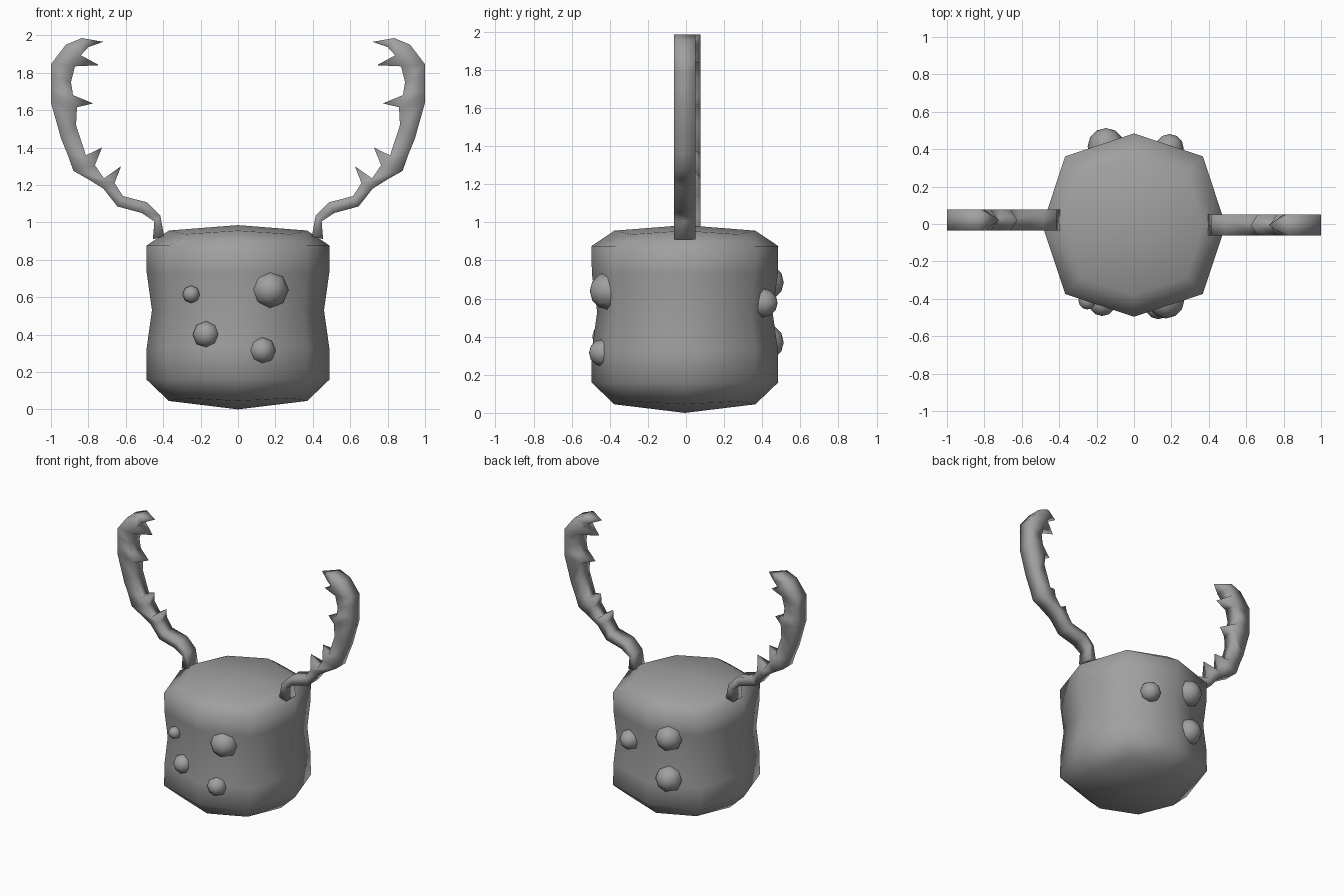
import bpy, bmesh, math
from mathutils import Matrix

cube = bpy.data.objects.get("Cube")
if cube:
    bpy.data.objects.remove(cube, do_unlink=True)

grey = bpy.data.materials.new("grey")
grey.use_nodes = True
COLOUR = (0.35, 0.35, 0.35, 1)
grey.diffuse_color = COLOUR
grey.node_tree.nodes["Principled BSDF"].inputs["Base Color"].default_value = COLOUR


def finish(name, bm):
    """Turn a bmesh into a smooth-shaded grey object."""
    bmesh.ops.recalc_face_normals(bm, faces=bm.faces[:])
    for f in bm.faces:
        f.smooth = True
    mesh = bpy.data.meshes.new(name)
    bm.to_mesh(mesh)
    bm.free()
    mesh.materials.append(grey)
    ob = bpy.data.objects.new(name, mesh)
    bpy.context.collection.objects.link(ob)
    return ob


# Body: eight-sided rings (z on the sides, z on the corners, side radius, corner offset)
RINGS = [(0.045, 0.06, 0.37, 0.28), (0.16, 0.16, 0.49, 0.368),
         (0.33, 0.33, 0.488, 0.366), (0.53, 0.53, 0.46, 0.35),
         (0.73, 0.73, 0.488, 0.366), (0.875, 0.875, 0.49, 0.368),
         (0.956, 0.937, 0.37, 0.28)]
bm = bmesh.new()
rings = []
for z_side, z_corner, side, corner in RINGS:
    ring = []
    for i in range(8):
        a = i * math.pi / 4
        r, z = (corner * math.sqrt(2), z_corner) if i % 2 else (side, z_side)
        ring.append(bm.verts.new((r * math.cos(a), r * math.sin(a) - 0.006, z)))
    rings.append(ring)
for low, high in zip(rings, rings[1:]):
    for i in range(8):
        j = (i + 1) % 8
        bm.faces.new((low[i], low[j], high[j], high[i]))
# Gently domed top and bottom, four quads each
for ring, z in ((rings[0], 0.0), (rings[-1], 0.985)):
    pole = bm.verts.new((0, -0.006, z))
    for i in range(0, 8, 2):
        bm.faces.new((pole, ring[i], ring[i + 1], ring[(i + 2) % 8]))
finish("body", bm)

# Antler profile: outer x, outer z, inner x, inner z
RUNGS = [(.455, .91, .395, .925), (.447, 1.005, .415, 1.035),
         (.515, 1.05, .487, 1.107), (.645, 1.085, .615, 1.14),
         (.72, 1.18, .66, 1.21), (.80, 1.23, .717, 1.235),
         (.88, 1.275, .765, 1.305), (.91, 1.36, .813, 1.358),
         (.945, 1.445, .866, 1.52), (1.0, 1.64, .861, 1.615),
         (1.0, 1.70, .882, 1.68), (1.0, 1.78, .893, 1.749),
         (1.0, 1.845, .872, 1.834), (.92, 1.95, .84, 1.893),
         (.835, 1.985, .80, 1.937)]
# Spike tips, keyed by the profile segment they grow from
SPIKES = {4: (.625, 1.30), 6: (.727, 1.40), 9: (.775, 1.636), 12: (.743, 1.84)}
END_TIP = (.72, 1.965)


def antler(name, side, y0, y1):
    bm = bmesh.new()
    mid = (y0 + y1) / 2

    def spike(loop, tip):
        t = bm.verts.new((side * tip[0], mid, tip[1]))
        for i in range(4):
            bm.faces.new((loop[i], loop[(i + 1) % 4], t))

    loops = [[bm.verts.new((side * x, y, z)) for x, y, z in
              ((ox, y0, oz), (ox, y1, oz), (ix, y1, iz), (ix, y0, iz))]
             for ox, oz, ix, iz in RUNGS]
    for n, (a, b) in enumerate(zip(loops, loops[1:])):
        for i in range(4):
            j = (i + 1) % 4
            quad = (a[i], a[j], b[j], b[i])
            if i == 2 and n in SPIKES:
                spike(quad, SPIKES[n])
            else:
                bm.faces.new(quad)
    bm.faces.new(loops[0])
    spike(loops[-1], END_TIP)
    finish(name, bm)


antler("left_antler", 1, -0.062, 0.05)
antler("right_antler", -1, -0.036, 0.077)

# Round bumps half sunk into the front and back: x, y, z, radius
BUMPS = {
    "front_bump": [(.17, -.405, .64, .1), (.13, -.437, .315, .072),
                   (-.17, -.42, .40, .072), (-.25, -.41, .615, .047)],
    "back_bump": [(-.15, .415, .685, .098), (-.15, .415, .37, .098),
                  (.19, .405, .577, .076)],
}
for name, items in BUMPS.items():
    for n, (x, y, z, r) in enumerate(items, 1):
        bm = bmesh.new()
        bmesh.ops.create_uvsphere(
            bm, u_segments=8, v_segments=6, radius=r,
            matrix=Matrix.Translation((x, y, z)) @ Matrix.Rotation(math.pi / 2, 4, 'X'))
        finish(f"{name}_{n}", bm)
